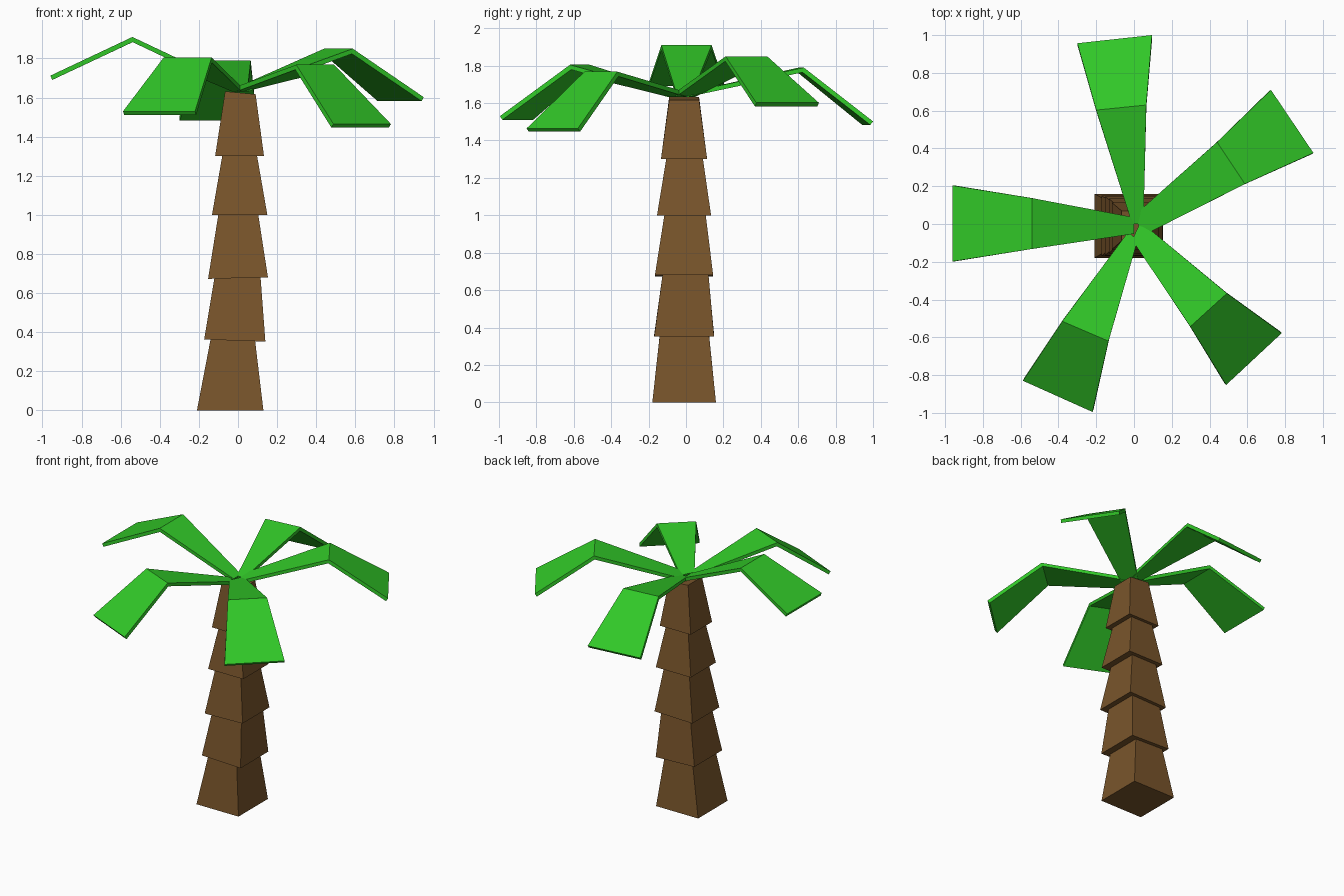
import bpy
import bmesh


def material(name, rgb):
    m = bpy.data.materials.new(name)
    m.diffuse_color = (*rgb, 1.0)
    return m


BARK = material("bark_brown", (0.19, 0.09, 0.024))
LEAF = material("leaf_green", (0.031, 0.58, 0.021))


def make_object(name, verts, faces, mat, fix_normals=False):
    mesh = bpy.data.meshes.new(name)
    bm = bmesh.new()
    vs = [bm.verts.new(v) for v in verts]
    for f in faces:
        bm.faces.new([vs[i] for i in f])
    if fix_normals:
        bmesh.ops.recalc_face_normals(bm, faces=bm.faces)
    bm.to_mesh(mesh)
    bm.free()
    mesh.materials.append(mat)
    ob = bpy.data.objects.new(name, mesh)
    bpy.context.collection.objects.link(ob)
    return ob


def ring(x0, x1, y0, y1, z_left, z_right):
    return [(x0, y0, z_left), (x1, y0, z_right),
            (x1, y1, z_right), (x0, y1, z_left)]


# Trunk: stacked tapered blocks, each a bottom ring and a top ring
trunk = [
    ((-0.21, 0.13, -0.18, 0.16, 0.0, 0.0), (-0.14, 0.087, -0.14, 0.123, 0.365, 0.36)),
    ((-0.173, 0.14, -0.17, 0.15, 0.363, 0.352), (-0.12, 0.115, -0.125, 0.12, 0.68, 0.685)),
    ((-0.153, 0.153, -0.166, 0.145, 0.673, 0.681), (-0.10, 0.103, -0.115, 0.105, 1.005, 1.005)),
    ((-0.133, 0.15, -0.155, 0.134, 1.0, 1.0), (-0.08, 0.097, -0.105, 0.09, 1.305, 1.305)),
    ((-0.117, 0.133, -0.134, 0.113, 1.3, 1.3), (-0.066, 0.09, -0.09, 0.07, 1.632, 1.617)),
]
BOX = [(0, 1, 2, 3), (4, 5, 6, 7)] + [(i, (i + 1) % 4, (i + 1) % 4 + 4, i + 4) for i in range(4)]
for i, (low, high) in enumerate(trunk, 1):
    make_object(f"trunk_segment_{i}", ring(*low) + ring(*high), BOX, BARK, True)

# Fronds: left xy, right xy and height at the base, the bend and the tip
fronds = {
    "frond_back": [(-0.01, 0.0, 0.05, 0.0, 1.655),
                   (-0.20, 0.603, 0.065, 0.63, 1.79),
                   (-0.30, 0.957, 0.095, 1.0, 1.502)],
    "frond_right": [(0.0, 0.044, 0.05, -0.06, 1.655),
                    (0.44, 0.434, 0.587, 0.212, 1.85),
                    (0.725, 0.71, 0.95, 0.376, 1.602)],
    "frond_left": [(0.0, -0.052, 0.0, 0.035, 1.655),
                   (-0.54, -0.132, -0.54, 0.137, 1.91),
                   (-0.96, -0.198, -0.96, 0.204, 1.712)],
    "frond_front_left": [(0.018, -0.09, -0.03, -0.04, 1.655),
                         (-0.135, -0.62, -0.38, -0.515, 1.805),
                         (-0.22, -0.995, -0.588, -0.83, 1.53)],
    "frond_front_right": [(0.035, 0.012, -0.01, -0.085, 1.655),
                          (0.492, -0.367, 0.298, -0.543, 1.768),
                          (0.782, -0.578, 0.488, -0.852, 1.465)],
}
for name, rows in fronds.items():
    verts = []
    for lx, ly, rx, ry, z in rows:
        verts += [(lx, ly, z), (rx, ry, z)]
    ob = make_object(name, verts, [(0, 1, 3, 2), (2, 3, 5, 4)], LEAF)
    solid = ob.modifiers.new("thickness", 'SOLIDIFY')
    solid.thickness = 0.024
    solid.offset = -1
    solid.use_even_offset = True
